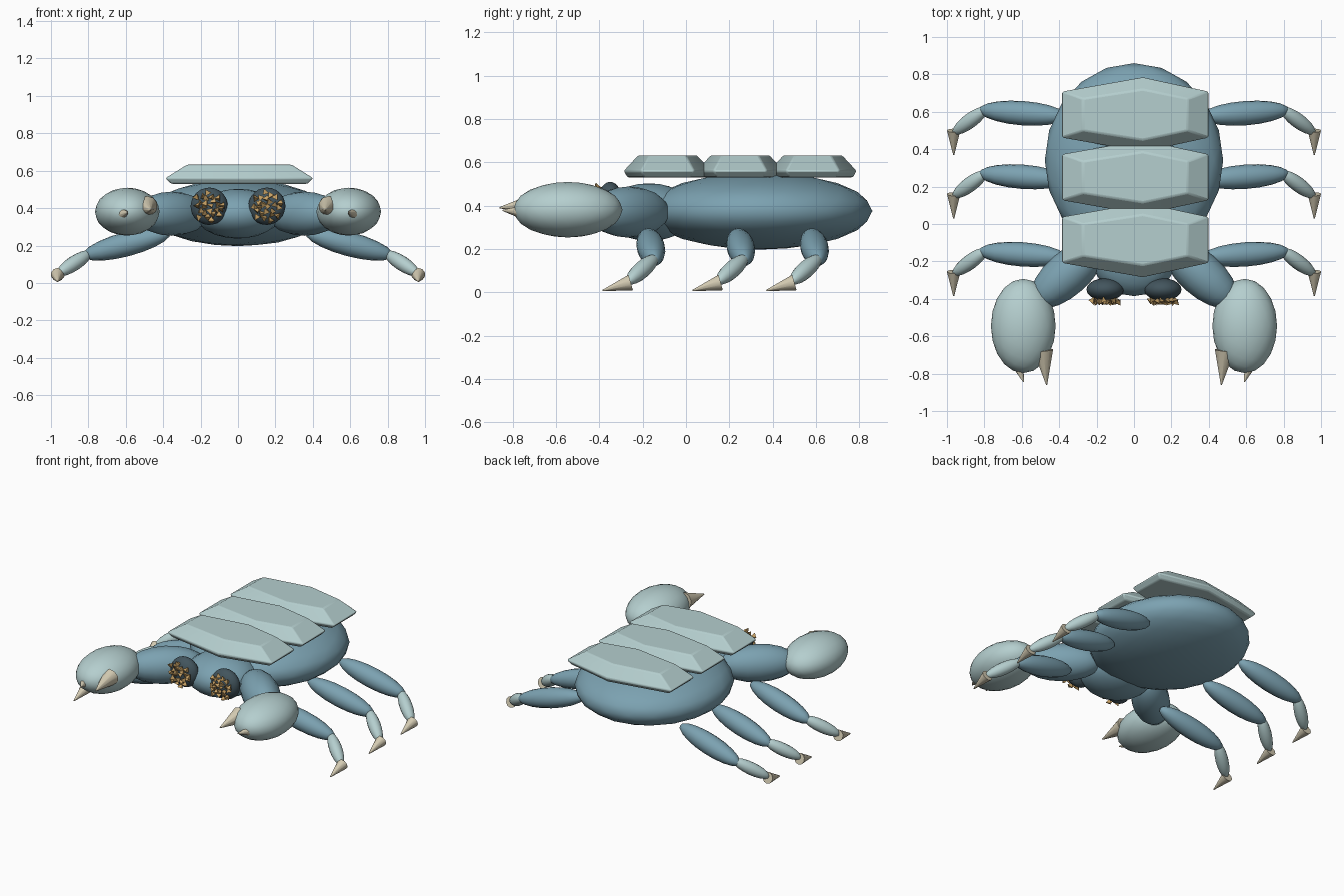
import bpy, bmesh, math, random
from mathutils import Vector, Matrix, Euler

cube = bpy.data.objects.get("Cube")
if cube:
    bpy.data.objects.remove(cube, do_unlink=True)
random.seed(4)


def material(name, rgb):
    m = bpy.data.materials.new(name)
    m.use_nodes = True
    m.diffuse_color = (*rgb, 1)
    m.node_tree.nodes["Principled BSDF"].inputs["Base Color"].default_value = (*rgb, 1)
    return m


BLUE = material("shell_blue", (0.20, 0.36, 0.44))
PALE = material("pale_shell", (0.46, 0.62, 0.62))
CREAM = material("cream_horn", (0.66, 0.60, 0.45))
DARK = material("dark_eye", (0.055, 0.09, 0.11))
GOLD = material("gold_crystal", (0.58, 0.36, 0.13))


def finish(name, bm, mat, smooth=60):
    mesh = bpy.data.meshes.new(name)
    bmesh.ops.recalc_face_normals(bm, faces=bm.faces[:])
    bm.to_mesh(mesh)
    bm.free()
    mesh.materials.append(mat)
    ob = bpy.data.objects.new(name, mesh)
    bpy.context.collection.objects.link(ob)
    if smooth:
        bpy.ops.object.select_all(action='DESELECT')
        ob.select_set(True)
        bpy.context.view_layer.objects.active = ob
        bpy.ops.object.shade_smooth_by_angle(angle=math.radians(smooth))
    return ob


def ellipsoid(name, centre, radii, mat):
    bm = bmesh.new()
    bmesh.ops.create_icosphere(bm, subdivisions=3, radius=1)
    bmesh.ops.scale(bm, vec=radii, verts=bm.verts)
    bmesh.ops.translate(bm, vec=centre, verts=bm.verts)
    return finish(name, bm, mat)


def along(a, b):
    """Placement at the middle of a-b with local z pointing from a to b."""
    d = b - a
    return Matrix.Translation((a + b) / 2) @ d.to_track_quat('Z', 'Y').to_matrix().to_4x4()


def limb(name, a, b, radius, mat):
    a, b = Vector(a), Vector(b)
    bm = bmesh.new()
    bmesh.ops.create_uvsphere(bm, u_segments=16, v_segments=10, radius=1)
    bmesh.ops.scale(bm, vec=(radius, radius, (b - a).length / 2), verts=bm.verts)
    bm.transform(along(a, b))
    return finish(name, bm, mat)


def spike(name, a, b, radius):
    a, b = Vector(a), Vector(b)
    bm = bmesh.new()
    bmesh.ops.create_cone(bm, cap_ends=True, segments=10, radius1=radius,
                          radius2=0.003, depth=(b - a).length)
    bm.transform(along(a, b))
    return finish(name, bm, CREAM, 50)


# Body and head
ellipsoid("body", (0, 0.34, 0.375), (0.477, 0.52, 0.178), BLUE)
ellipsoid("head", (0, -0.17, 0.37), (0.23, 0.215, 0.133), BLUE)


# Back plates: chevron slabs with sloping rims
def outline(corner_x, corner_y, peak_y):
    return [(-corner_x, -corner_y), (0.04, -peak_y), (corner_x, -corner_y),
            (corner_x, corner_y), (0.04, peak_y), (-corner_x, corner_y)]


def plate(name, y):
    bm = bmesh.new()
    layers = [(0.53, outline(0.365, 0.11, 0.185)),
              (0.56, outline(0.395, 0.125, 0.202)),
              (0.632, outline(0.28, 0.085, 0.135))]
    rings = [[bm.verts.new((px + 0.007, py + y, z)) for px, py in pts] for z, pts in layers]
    for low, high in zip(rings, rings[1:]):
        for i in range(len(low)):
            j = (i + 1) % len(low)
            bm.faces.new((low[i], low[j], high[j], high[i]))
    bm.faces.new(rings[0][::-1])
    bm.faces.new(rings[-1])
    ob = finish(name, bm, PALE, 25)
    bevel = ob.modifiers.new("soft_edges", 'BEVEL')
    bevel.width = 0.008
    bevel.segments = 2


for name, y in (("front_plate", -0.085), ("middle_plate", 0.25), ("rear_plate", 0.585)):
    plate(name, y)


# Gold crystals scattered over the front of an eye
def crystals(name, centre):
    bm = bmesh.new()
    count = 24
    for i in range(count):
        r = 0.08 * math.sqrt((i + 0.5) / count)
        t = i * 2.4
        at = Vector(centre) + Vector((r * math.cos(t), 0, r * math.sin(t)))
        turn = Euler([random.uniform(0, 6.28) for _ in range(3)]).to_matrix().to_4x4()
        bmesh.ops.create_cone(bm, cap_ends=True, segments=3, radius1=0.022, radius2=0,
                              depth=0.03, matrix=Matrix.Translation(at) @ turn)
    finish(name, bm, GOLD, 0)


for side, s in (("left", 1), ("right", -1)):
    # Eyes
    ellipsoid(f"{side}_eye", (s * 0.154, -0.35, 0.41), (0.1, 0.06, 0.1), DARK)
    crystals(f"{side}_eye_crystals", (s * 0.154, -0.412, 0.41))

    # Arms and claws
    limb(f"{side}_arm", (s * 0.17, -0.10, 0.37), (s * 0.54, -0.43, 0.37), 0.118, BLUE)
    ellipsoid(f"{side}_claw", (s * 0.592, -0.545, 0.381), (0.173, 0.252, 0.128), PALE)
    spike(f"{side}_claw_inner_finger", (s * 0.485, -0.675, 0.41), (s * 0.467, -0.86, 0.39), 0.055)
    spike(f"{side}_claw_outer_finger", (s * 0.65, -0.67, 0.36), (s * 0.59, -0.845, 0.378), 0.058)

    # Walking legs
    for place, y in (("rear", 0.585), ("middle", 0.245), ("front", -0.17)):
        leg = f"{side}_{place}_leg"
        limb(f"{leg}_upper", (s * 0.36, y - 0.01, 0.27), (s * 0.83, y + 0.025, 0.145), 0.065, BLUE)
        limb(f"{leg}_lower", (s * 0.785, y + 0.035, 0.165), (s * 0.967, y - 0.10, 0.045), 0.04, PALE)
        spike(f"{leg}_tip", (s * 0.964, y - 0.085, 0.045), (s * 0.964, y - 0.215, 0.008), 0.037)
